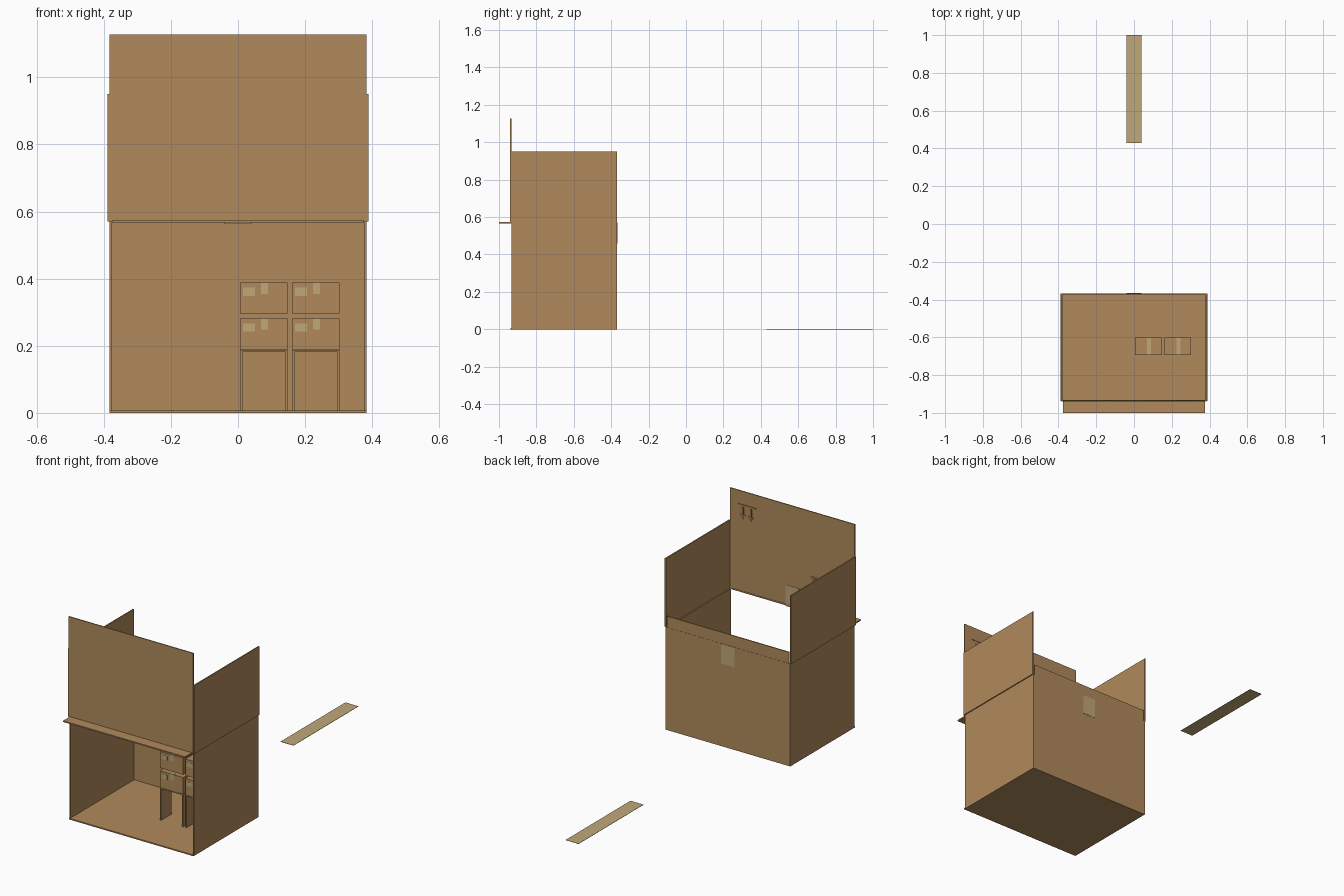
import bpy, bmesh, math

if "Cube" in bpy.data.objects:
    bpy.data.objects.remove(bpy.data.objects["Cube"])


def material(name, rgb):
    m = bpy.data.materials.new(name)
    m.diffuse_color = (*rgb, 1)
    m.use_nodes = True
    m.node_tree.nodes["Principled BSDF"].inputs["Base Color"].default_value = m.diffuse_color
    return m


CARD = material("cardboard", (0.434, 0.254, 0.107))
TAPE = material("packing tape", (0.53, 0.39, 0.19))
PRINT = material("brown print", (0.25, 0.14, 0.06))


def finish(name, bm, mat):
    bmesh.ops.recalc_face_normals(bm, faces=bm.faces)
    me = bpy.data.meshes.new(name)
    bm.to_mesh(me)
    bm.free()
    me.materials.append(mat)
    ob = bpy.data.objects.new(name, me)
    bpy.context.collection.objects.link(ob)
    return ob


def slab(name, x, y, z, mat=CARD):
    """Box spanning the given (min, max) ranges."""
    bm = bmesh.new()
    bmesh.ops.create_cube(bm, size=1)
    for v in bm.verts:
        v.co = [r[0] if c < 0 else r[1] for c, r in zip(v.co, (x, y, z))]
    return finish(name, bm, mat)


def decal(name, points, y):
    """Thin printed shape, given as x, z points, on a wall facing +y."""
    bm = bmesh.new()
    f = bm.faces.new([bm.verts.new((px, y, pz)) for px, pz in points])
    r = bmesh.ops.extrude_face_region(bm, geom=[f])
    for v in r["geom"]:
        if isinstance(v, bmesh.types.BMVert):
            v.co.y += 0.0015
    return finish(name, bm, PRINT)


W, T, H = 0.383, 0.007, 0.57      # half width, card thickness, wall height
FRONT, BACK = -0.932, -0.368

# Main box: floor, back and sides, with an open front and top
slab("box_floor", (-W, W), (-0.938, BACK), (0, T))
slab("box_back", (-W, W), (BACK - T, BACK), (T, H))
for side, s in (("left", -1), ("right", 1)):
    slab(f"{side}_wall", sorted((s * (W - T), s * W)), (FRONT, BACK - T), (T, H))
    slab(f"{side}_top_flap", sorted((s * 0.382, s * 0.389)), (-0.936, BACK), (H, 0.95))

# Front panel swung up, small front ledge and short back lip
slab("raised_front_panel", (-W, W), (-0.94, -0.934), (H, 1.128))
slab("front_ledge", (-0.375, 0.375), (-1.0, -0.932), (0.567, 0.574))
slab("back_lip", (-0.375, 0.375), (BACK - T, BACK - 0.001), (H, 0.632))

# Tape pieces on the back wall, on the raised panel, and the loose strip
slab("back_tape", (-0.04, 0.04), (BACK, BACK + 0.0015), (0.46, H), TAPE)
slab("panel_tape", (-0.04, 0.04), (-0.934, -0.9325), (0.563, 0.68), TAPE)
slab("loose_tape_strip", (-0.04, 0.04), (0.43, 1.0), (0, 0.0015), TAPE)

# Printed upside-down arrows and small mark on the raised panel
slab("arrow_bar", (0.225, 0.335), (-0.934, -0.9325), (1.05, 1.056), PRINT)
for cx in (0.255, 0.305):
    decal("printed_arrow", [(cx - 0.006, 1.042), (cx + 0.006, 1.042), (cx + 0.006, 1.0),
                            (cx + 0.017, 1.0), (cx, 0.972), (cx - 0.017, 1.0),
                            (cx - 0.006, 1.0)], -0.934)
decal("printed_mark", [(-0.15, 0.77), (-0.11, 0.77), (-0.13, 0.737)], -0.934)

# Two stacks of small taped boxes, each on an open card stand
Y0, Y1 = -0.693, -0.602
for x0 in (0.006, 0.161):
    x1 = x0 + 0.142
    for a in (x0, x1 - T):
        slab("stand_side", (a, a + T), (Y0, Y1), (T, 0.182))
    slab("stand_top", (x0, x1), (Y0, Y1), (0.182, 0.188))
    for z0 in (0.189, 0.296):
        z1 = z0 + 0.092
        slab("small_box", (x0, x1), (Y0, Y1), (z0, z1))
        tx = (x0 + 0.063, x0 + 0.084)
        slab("small_box_top_tape", tx, (Y0, Y1), (z1, z1 + 0.001), TAPE)
        for y in ((Y0 - 0.001, Y0), (Y1, Y1 + 0.001)):
            slab("small_box_end_tape", tx, y, (z1 - 0.033, z1 + 0.001), TAPE)
        slab("small_box_label", (x0 + 0.009, x0 + 0.045), (Y0 - 0.001, Y0),
             (z1 - 0.039, z1 - 0.015), TAPE)
